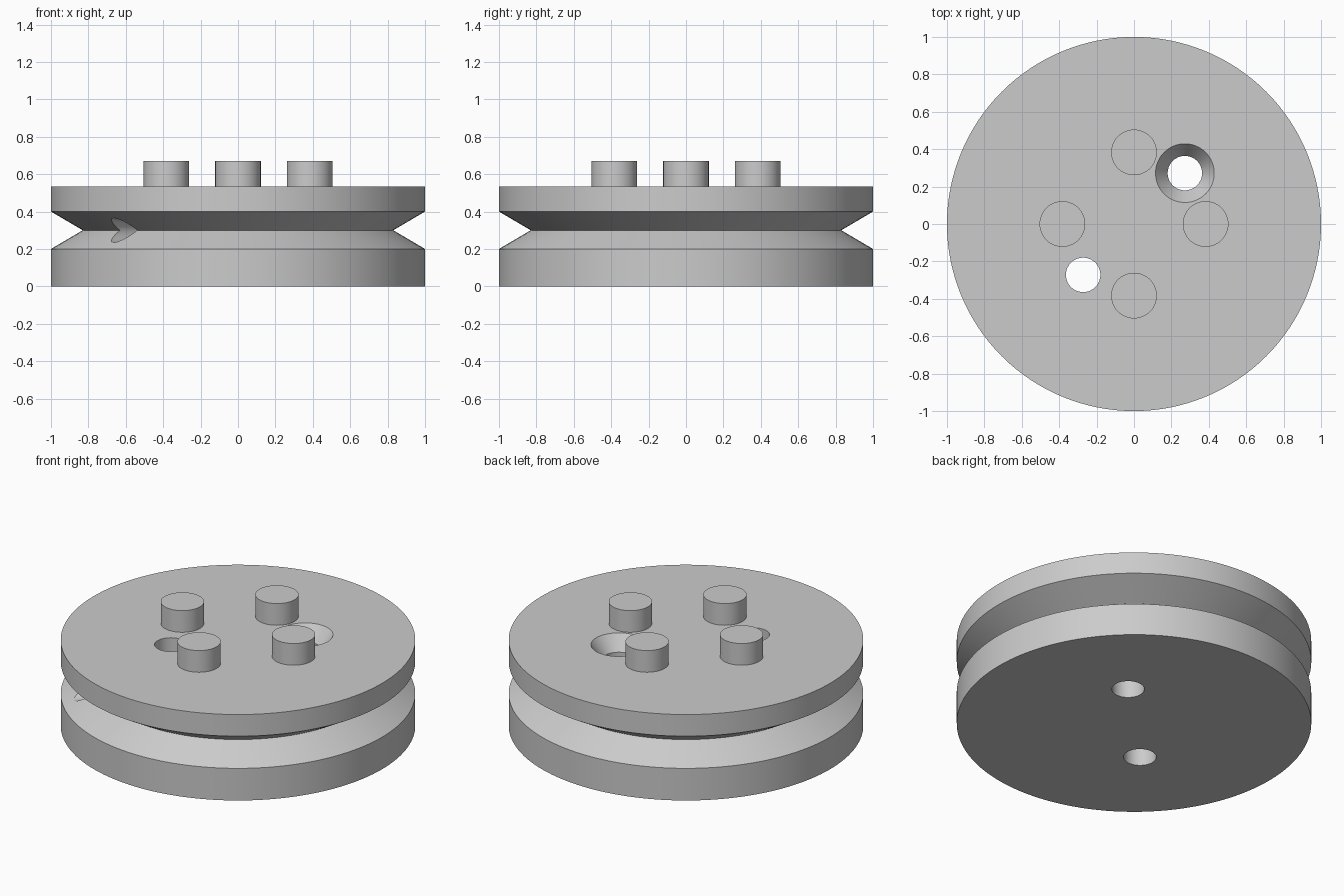
import bpy, bmesh
from math import pi, sin, cos, radians
from mathutils import Matrix

if "Cube" in bpy.data.objects:
    bpy.data.objects.remove(bpy.data.objects["Cube"], do_unlink=True)

# Single grey material
grey = bpy.data.materials.new("light grey")
grey.use_nodes = True
colour = (0.6, 0.6, 0.6, 1)
grey.diffuse_color = colour
grey.node_tree.nodes["Principled BSDF"].inputs["Base Color"].default_value = colour


def lathe(name, profile, matrix=Matrix(), steps=64):
    """Closed solid turned round z from (radius, height) pairs."""
    bm = bmesh.new()
    rings = [[bm.verts.new((r * cos(2 * pi * i / steps), r * sin(2 * pi * i / steps), z))
              for i in range(steps)] for r, z in profile]
    for a, b in zip(rings, rings[1:]):
        for i in range(steps):
            j = (i + 1) % steps
            bm.faces.new((a[i], a[j], b[j], b[i]))
    bm.faces.new(rings[0][::-1])
    bm.faces.new(rings[-1])
    mesh = bpy.data.meshes.new(name)
    bm.to_mesh(mesh)
    bm.free()
    mesh.materials.append(grey)
    obj = bpy.data.objects.new(name, mesh)
    obj.matrix_world = matrix
    bpy.context.collection.objects.link(obj)
    return obj


def activate(obj):
    bpy.ops.object.select_all(action="DESELECT")
    obj.select_set(True)
    bpy.context.view_layer.objects.active = obj


def cut(target, cutter):
    bpy.context.view_layer.update()
    activate(target)
    mod = target.modifiers.new("cut", "BOOLEAN")
    mod.operation, mod.solver, mod.object = "DIFFERENCE", "EXACT", cutter
    bpy.ops.object.modifier_apply(modifier=mod.name)
    bpy.data.objects.remove(cutter, do_unlink=True)


# Pulley wheel with a V groove
top = 0.535
wheel = lathe("pulley_wheel", [(1, 0), (1, 0.2), (0.83, 0.3), (1, 0.4), (1, top)], steps=128)

# Countersunk hole, plain hole, and radial cord hole meeting the plain one
hole, offset, sink = 0.092, 0.272, 0.09
slope = (0.157 - hole) / sink
cut(wheel, lathe("countersunk_cutter",
                 [(hole, -0.1), (hole, top - sink), (hole + slope * (sink + 0.05), top + 0.05)],
                 Matrix.Translation((offset, offset, 0))))
cut(wheel, lathe("plain_cutter", [(hole, -0.1), (hole, top + 0.1)],
                 Matrix.Translation((-offset, -offset, 0))))
cut(wheel, lathe("cord_cutter", [(0.065, offset * 2 ** 0.5), (0.065, 1.1)],
                 Matrix.Translation((0, 0, 0.3)) @ Matrix.Rotation(radians(225), 4, "Z")
                 @ Matrix.Rotation(radians(90), 4, "Y")))

# Four drive pegs on the top face
parts = [wheel]
for side, (x, y) in {"left": (1, 0), "back": (0, 1), "right": (-1, 0), "front": (0, -1)}.items():
    parts.append(lathe(side + "_peg", [(0.122, top - 0.002), (0.122, 0.67)],
                       Matrix.Translation((0.383 * x, 0.383 * y, 0))))

for part in parts:
    activate(part)
    bpy.ops.object.shade_smooth_by_angle(angle=radians(25))
